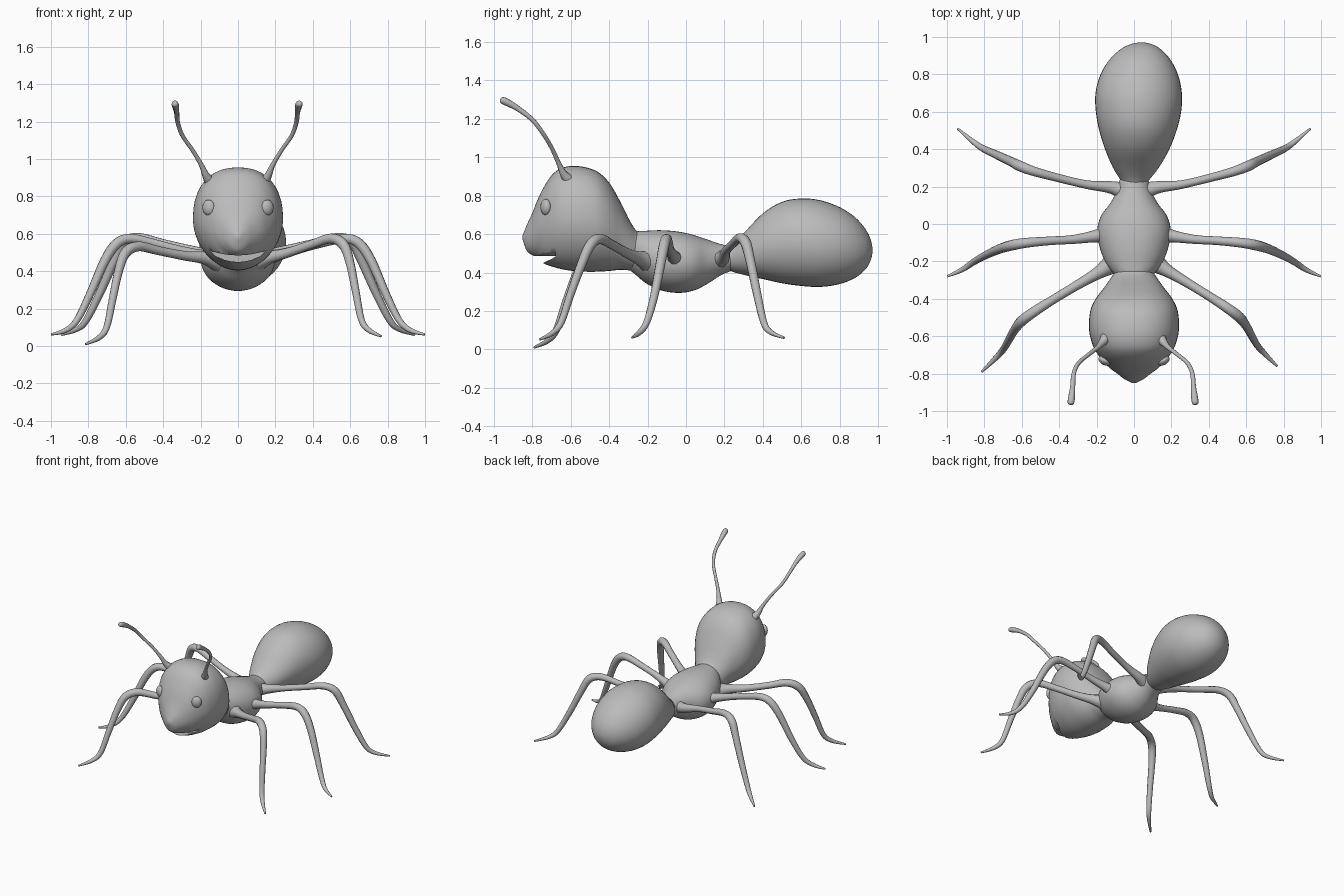
import bpy, bmesh, math
from mathutils import Vector

grey = bpy.data.materials.new("ant grey")
grey.diffuse_color = (0.5, 0.5, 0.5, 1)


def smooth_path(pts, n=4):
    """Catmull-Rom interpolation of tuples of any size."""
    out = []
    p = [pts[0]] + list(pts) + [pts[-1]]
    for a, b, c, d in zip(p, p[1:], p[2:], p[3:]):
        for k in range(n):
            t = k / n
            out.append([0.5 * (2 * q + (r - o) * t + (2 * o - 5 * q + 4 * r - s) * t * t
                               + (3 * q - o - 3 * r + s) * t ** 3)
                        for o, q, r, s in zip(a, b, c, d)])
    out.append(list(pts[-1]))
    return out


def activate(ob):
    bpy.ops.object.select_all(action='DESELECT')
    ob.select_set(True)
    bpy.context.view_layer.objects.active = ob


def finish(ob, angle=50):
    activate(ob)
    ob.data.materials.clear()
    ob.data.materials.append(grey)
    bpy.ops.object.shade_smooth_by_angle(angle=math.radians(angle))
    return ob


def mesh_object(name, bm):
    bmesh.ops.recalc_face_normals(bm, faces=bm.faces)
    me = bpy.data.meshes.new(name)
    bm.to_mesh(me)
    bm.free()
    ob = bpy.data.objects.new(name, me)
    bpy.context.collection.objects.link(ob)
    return ob


def loft(name, sections, e_top=2.0, e_bottom=2.0, seg=40):
    """Closed body along y; section = (y, top z, bottom z, half width, centre x)."""
    bm = bmesh.new()
    rings = []
    for y, zt, zb, w, cx in smooth_path(sections):
        ring = []
        for i in range(seg):
            a = 2 * math.pi * i / seg
            c, s = math.cos(a), math.sin(a)
            e = 2 / (e_top if s > 0 else e_bottom)
            x = cx + max(w, 0.003) * math.copysign(abs(c) ** e, c)
            z = (zt + zb) / 2 + (zt - zb) / 2 * math.copysign(abs(s) ** e, s)
            ring.append(bm.verts.new((x, y, z)))
        rings.append(ring)
    for r0, r1 in zip(rings, rings[1:]):
        for i in range(seg):
            j = (i + 1) % seg
            bm.faces.new((r0[i], r0[j], r1[j], r1[i]))
    bm.faces.new(rings[0])
    bm.faces.new(rings[-1])
    return mesh_object(name, bm)


def limb(name, pts):
    """Tapered tube through points (x, y, z, radius)."""
    path = smooth_path(pts, 5)
    cu = bpy.data.curves.new(name, 'CURVE')
    cu.dimensions = '3D'
    cu.bevel_depth = 1.0
    cu.bevel_resolution = 3
    cu.use_fill_caps = True
    sp = cu.splines.new('POLY')
    sp.points.add(len(path) - 1)
    for p, (x, y, z, r) in zip(sp.points, path):
        p.co = (x, y, z, 1)
        p.radius = r
    ob = bpy.data.objects.new(name, cu)
    bpy.context.collection.objects.link(ob)
    activate(ob)
    bpy.ops.object.convert(target='MESH')
    return finish(bpy.context.view_layer.objects.active)


def mirrored(pts):
    return [(-x, y, z, r) for x, y, z, r in pts]


# Head with pointed snout, narrowing into the neck
head = loft("head", [
    (-0.850, 0.595, 0.570, 0.012, 0), (-0.830, 0.645, 0.515, 0.05, 0),
    (-0.800, 0.710, 0.490, 0.09, 0), (-0.770, 0.785, 0.475, 0.13, 0),
    (-0.740, 0.845, 0.447, 0.16, 0), (-0.700, 0.905, 0.432, 0.192, 0),
    (-0.650, 0.943, 0.418, 0.22, 0), (-0.570, 0.955, 0.406, 0.24, 0),
    (-0.470, 0.930, 0.404, 0.235, 0), (-0.400, 0.868, 0.408, 0.205, 0),
    (-0.340, 0.765, 0.414, 0.16, 0), (-0.290, 0.665, 0.410, 0.125, 0),
    (-0.250, 0.610, 0.400, 0.10, 0), (-0.200, 0.590, 0.400, 0.09, 0)], 2.3, 1.9)

# Smiling mouth, cut as a crescent
bm = bmesh.new()
steps = [i / 10 for i in range(-10, 11)]
outline = [(0.19 * t, 0.485 + 0.04 * t * t) for t in steps]
outline += [(0.19 * t, 0.45 + 0.075 * t * t) for t in reversed(steps[1:-1])]
front = [bm.verts.new((x, -0.95, z)) for x, z in outline]
back = [bm.verts.new((x, -0.68, z)) for x, z in outline]
bm.faces.new(front)
bm.faces.new(back)
for i in range(len(outline)):
    j = (i + 1) % len(outline)
    bm.faces.new((front[i], front[j], back[j], back[i]))
cutter = mesh_object("mouth_cutter", bm)
cutter.hide_render = True
mod = head.modifiers.new("mouth", 'BOOLEAN')
mod.operation = 'DIFFERENCE'
mod.solver = 'EXACT'
mod.object = cutter
activate(head)
bpy.ops.object.modifier_apply(modifier="mouth")
bpy.data.objects.remove(cutter)
finish(head)

# Thorax
finish(loft("thorax", [
    (-0.320, 0.590, 0.430, 0.06, 0), (-0.270, 0.612, 0.395, 0.105, 0),
    (-0.210, 0.617, 0.345, 0.150, 0), (-0.130, 0.620, 0.307, 0.182, 0),
    (-0.040, 0.613, 0.294, 0.197, 0), (0.040, 0.595, 0.306, 0.178, 0),
    (0.110, 0.572, 0.340, 0.128, 0), (0.180, 0.548, 0.385, 0.09, 0),
    (0.240, 0.535, 0.410, 0.075, 0), (0.290, 0.520, 0.430, 0.05, 0)], 2.1, 1.9))

# Abdomen, swung slightly to one side
finish(loft("abdomen", [
    (0.190, 0.520, 0.430, 0.05, 0.0), (0.240, 0.550, 0.405, 0.08, 0.005),
    (0.300, 0.605, 0.388, 0.122, 0.01), (0.400, 0.708, 0.366, 0.172, 0.017),
    (0.500, 0.768, 0.344, 0.207, 0.021), (0.600, 0.785, 0.330, 0.228, 0.024),
    (0.700, 0.776, 0.325, 0.231, 0.025), (0.800, 0.740, 0.340, 0.207, 0.028),
    (0.880, 0.688, 0.372, 0.162, 0.032), (0.935, 0.625, 0.417, 0.107, 0.036),
    (0.962, 0.570, 0.465, 0.055, 0.039), (0.971, 0.525, 0.505, 0.01, 0.04)]))

# Eyes
for side, name in ((1, "right_eye"), (-1, "left_eye")):
    bpy.ops.mesh.primitive_uv_sphere_add(segments=24, ring_count=16, radius=1,
                                         location=(side * 0.157, -0.73, 0.74))
    eye = bpy.context.object
    eye.name = name
    eye.scale = (0.036, 0.024, 0.042)
    eye.rotation_euler = (0, 0, side * math.radians(30))
    finish(eye)

# Antennae with club tips
antenna = [(0.125, -0.59, 0.86, 0.040), (0.160, -0.635, 0.91, 0.021), (0.187, -0.663, 0.97, 0.013),
           (0.235, -0.70, 1.05, 0.011), (0.287, -0.745, 1.125, 0.011), (0.312, -0.80, 1.195, 0.012),
           (0.318, -0.87, 1.25, 0.014), (0.324, -0.93, 1.285, 0.019), (0.328, -0.958, 1.297, 0.017),
           (0.329, -0.966, 1.30, 0.008)]
limb("right_antenna", antenna)
limb("left_antenna", [(x - 0.01, y, z, r) for x, y, z, r in mirrored(antenna)])

# Legs
front_leg = [(0.09, -0.19, 0.455, 0.065), (0.17, -0.245, 0.475, 0.036), (0.27, -0.305, 0.50, 0.026),
             (0.40, -0.385, 0.545, 0.024), (0.50, -0.45, 0.575, 0.027), (0.565, -0.50, 0.54, 0.028),
             (0.60, -0.545, 0.44, 0.024), (0.63, -0.60, 0.29, 0.021), (0.66, -0.65, 0.14, 0.018),
             (0.70, -0.695, 0.085, 0.014), (0.765, -0.76, 0.052, 0.006)]
middle_leg = [(0.10, -0.045, 0.455, 0.065), (0.19, -0.062, 0.48, 0.036), (0.32, -0.082, 0.515, 0.024),
              (0.45, -0.09, 0.55, 0.023), (0.57, -0.10, 0.575, 0.026), (0.645, -0.112, 0.55, 0.028),
              (0.71, -0.13, 0.46, 0.026), (0.79, -0.165, 0.28, 0.022), (0.86, -0.205, 0.14, 0.018),
              (0.92, -0.245, 0.085, 0.014), (0.998, -0.28, 0.062, 0.006)]
rear_leg = [(0.03, 0.165, 0.465, 0.055), (0.12, 0.195, 0.48, 0.034), (0.25, 0.21, 0.515, 0.023),
            (0.40, 0.245, 0.55, 0.022), (0.53, 0.28, 0.58, 0.025), (0.61, 0.31, 0.555, 0.028),
            (0.66, 0.335, 0.46, 0.025), (0.735, 0.37, 0.29, 0.022), (0.81, 0.405, 0.14, 0.018),
            (0.86, 0.44, 0.09, 0.014), (0.943, 0.51, 0.06, 0.006)]
limb("right_front_leg", front_leg)
limb("right_middle_leg", middle_leg)
limb("right_rear_leg", rear_leg)
limb("left_middle_leg", mirrored(middle_leg))
limb("left_rear_leg", mirrored(rear_leg))
# The left front leg reaches further out and lower
limb("left_front_leg", [(x * 1.065, y * 1.04, z - 0.042 * min(1, max(0, (-x - 0.15) / 0.3)), r)
                        for x, y, z, r in mirrored(front_leg)])
